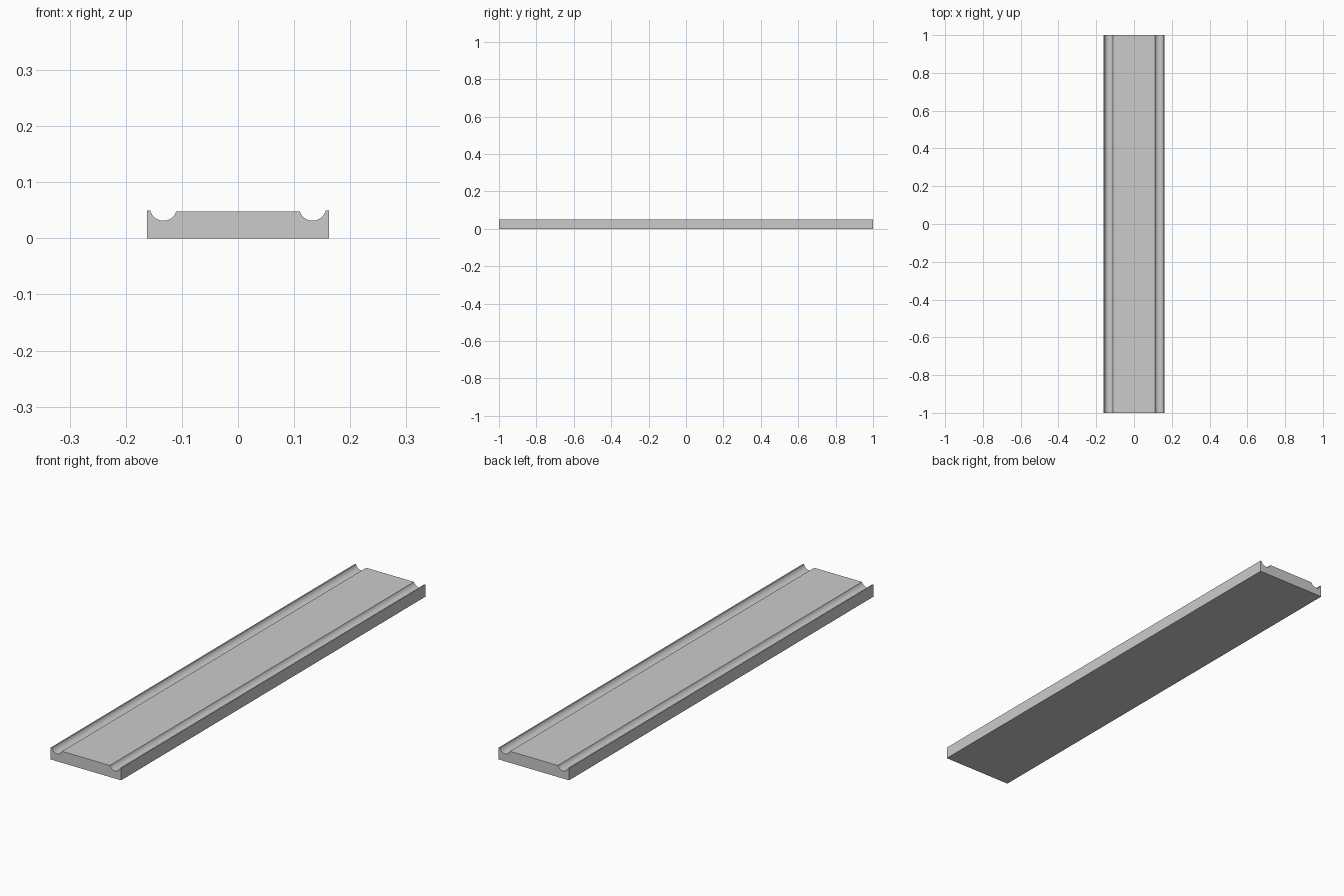
import bpy, bmesh, math

if "Cube" in bpy.data.objects:
    bpy.data.objects.remove(bpy.data.objects["Cube"])

HALF_W, RIM_Z, DECK_Z = 0.162, 0.050, 0.048
GROOVE_X, GROOVE_Z, R = 0.133, 0.0555, 0.0242
STEPS = 16

# Right half of the cross-section: deck edge, round groove, thin rim, outer wall
a0 = math.pi + math.asin((GROOVE_Z - DECK_Z) / R)
a1 = 2 * math.pi - math.asin((GROOVE_Z - RIM_Z) / R)
half = []
for i in range(STEPS + 1):
    a = a0 + (a1 - a0) * i / STEPS
    half.append((GROOVE_X + R * math.cos(a), GROOVE_Z + R * math.sin(a)))
half += [(HALF_W, RIM_Z), (HALF_W, 0.0)]

# Mirror the half to close the section
section = half + [(-x, z) for x, z in reversed(half)]

# Extrude the section along the length
bm = bmesh.new()
face = bm.faces.new([bm.verts.new((x, -1.0, z)) for x, z in section])
ext = bmesh.ops.extrude_face_region(bm, geom=[face], use_keep_orig=True)
verts = [g for g in ext["geom"] if isinstance(g, bmesh.types.BMVert)]
bmesh.ops.translate(bm, verts=verts, vec=(0, 2.0, 0))
bmesh.ops.recalc_face_normals(bm, faces=bm.faces)

mesh = bpy.data.meshes.new("grooved_plank")
bm.to_mesh(mesh)
bm.free()
plank = bpy.data.objects.new("grooved_plank", mesh)
bpy.context.collection.objects.link(plank)

# Smooth grooves with sharp edges
bpy.context.view_layer.objects.active = plank
plank.select_set(True)
bpy.ops.object.shade_smooth_by_angle(angle=math.radians(30))
